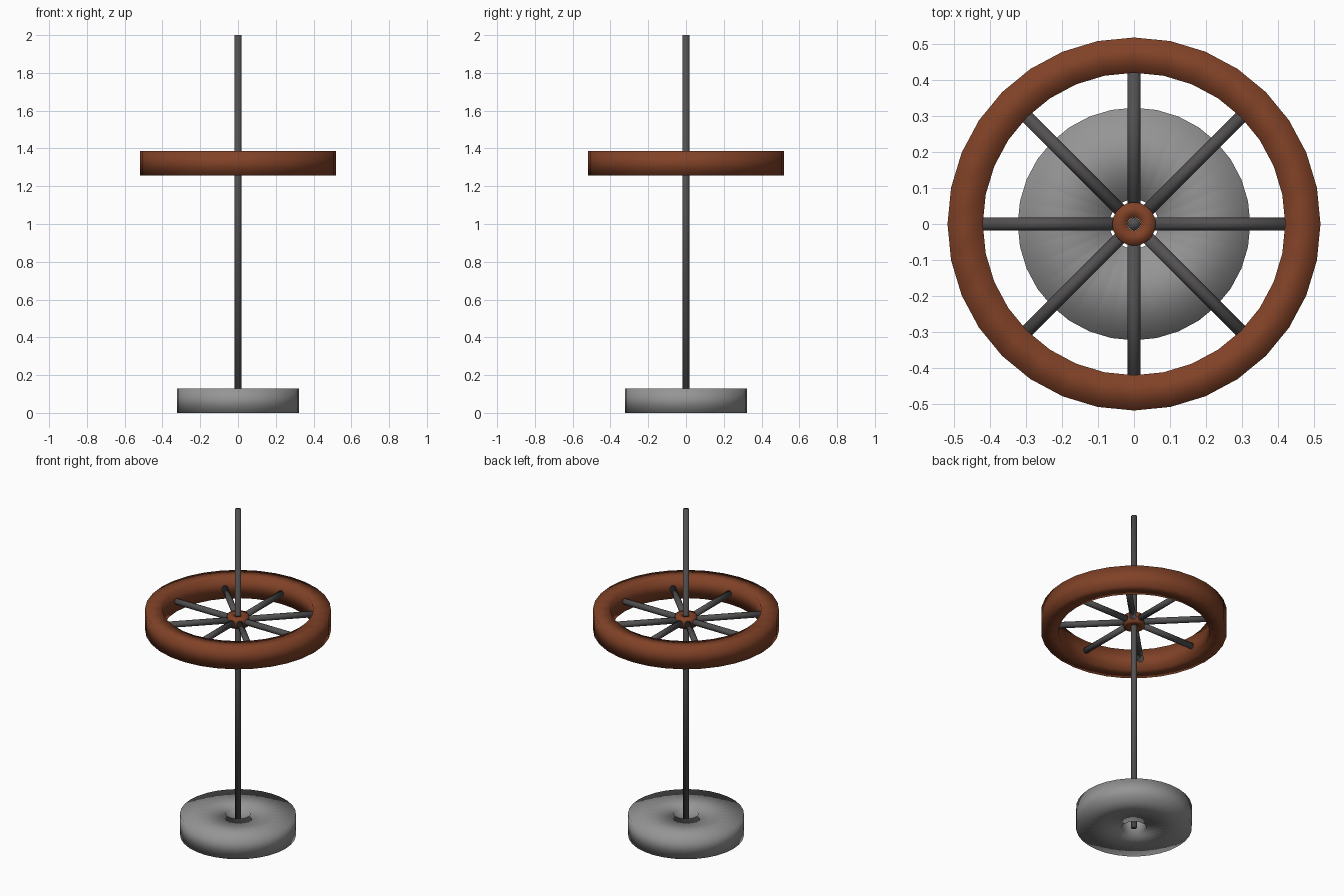
import bpy
import math
from mathutils import Matrix, Vector

default = bpy.data.objects.get("Cube")
if default:
    bpy.data.objects.remove(default, do_unlink=True)


def make_material(name, rgb):
    mat = bpy.data.materials.new(name)
    mat.use_nodes = True
    color = (*rgb, 1.0)
    mat.diffuse_color = color
    mat.node_tree.nodes["Principled BSDF"].inputs["Base Color"].default_value = color
    return mat


brown = make_material("brown wood", (0.22, 0.054, 0.02))
stone = make_material("grey stone", (0.30, 0.30, 0.30))
iron = make_material("dark iron", (0.085, 0.08, 0.08))


def add_object(name, mesh, mat):
    mesh.materials.append(mat)
    for poly in mesh.polygons:
        poly.use_smooth = True
    obj = bpy.data.objects.new(name, mesh)
    bpy.context.collection.objects.link(obj)
    return obj


def ring(name, inner, outer, bottom, top, mat, sides=32):
    """Ring of rectangular section, softly shaded all round."""
    section = [(inner, bottom), (outer, bottom), (outer, top), (inner, top)]
    verts, faces = [], []
    count = len(section)
    for i in range(sides):
        a = math.tau * i / sides
        verts += [(r * math.cos(a), r * math.sin(a), z) for r, z in section]
        for j in range(count):
            k, n = (j + 1) % count, (i + 1) % sides
            faces.append((i * count + j, n * count + j, n * count + k, i * count + k))
    mesh = bpy.data.meshes.new(name)
    mesh.from_pydata(verts, [], [f[::-1] for f in faces])
    return add_object(name, mesh, mat)


def rod(name, start, end, radius, mat, sides=12):
    """Capped round bar between two points."""
    start, end = Vector(start), Vector(end)
    turn = (end - start).to_track_quat("Z", "Y").to_matrix()
    verts = []
    for centre in (start, end):
        for i in range(sides):
            a = math.tau * i / sides
            verts.append(centre + turn @ Vector((radius * math.cos(a), radius * math.sin(a), 0)))
    faces = [(i, (i + 1) % sides, sides + (i + 1) % sides, sides + i) for i in range(sides)]
    faces += [tuple(reversed(range(sides))), tuple(range(sides, 2 * sides))]
    mesh = bpy.data.meshes.new(name)
    mesh.from_pydata(verts, [], faces)
    return add_object(name, mesh, mat)


# Heavy base and the upright pole through it
ring("base", 0.068, 0.323, 0.0, 0.13, stone)
rod("pole", (0, 0, 0), (0, 0, 2), 0.018, iron)

# Wheel: rim, hub and eight spokes
WHEEL_Z = 1.322
ring("wheel_rim", 0.42, 0.518, WHEEL_Z - 0.064, WHEEL_Z + 0.064, brown)
ring("wheel_hub", 0.018, 0.06, WHEEL_Z - 0.03, WHEEL_Z + 0.03, brown)
for i in range(8):
    direction = Matrix.Rotation(math.tau * i / 8, 3, "Z") @ Vector((1, 0, 0))
    centre = Vector((0, 0, WHEEL_Z))
    rod(f"spoke_{i + 1}", centre + direction * 0.04, centre + direction * 0.43, 0.018, iron)
